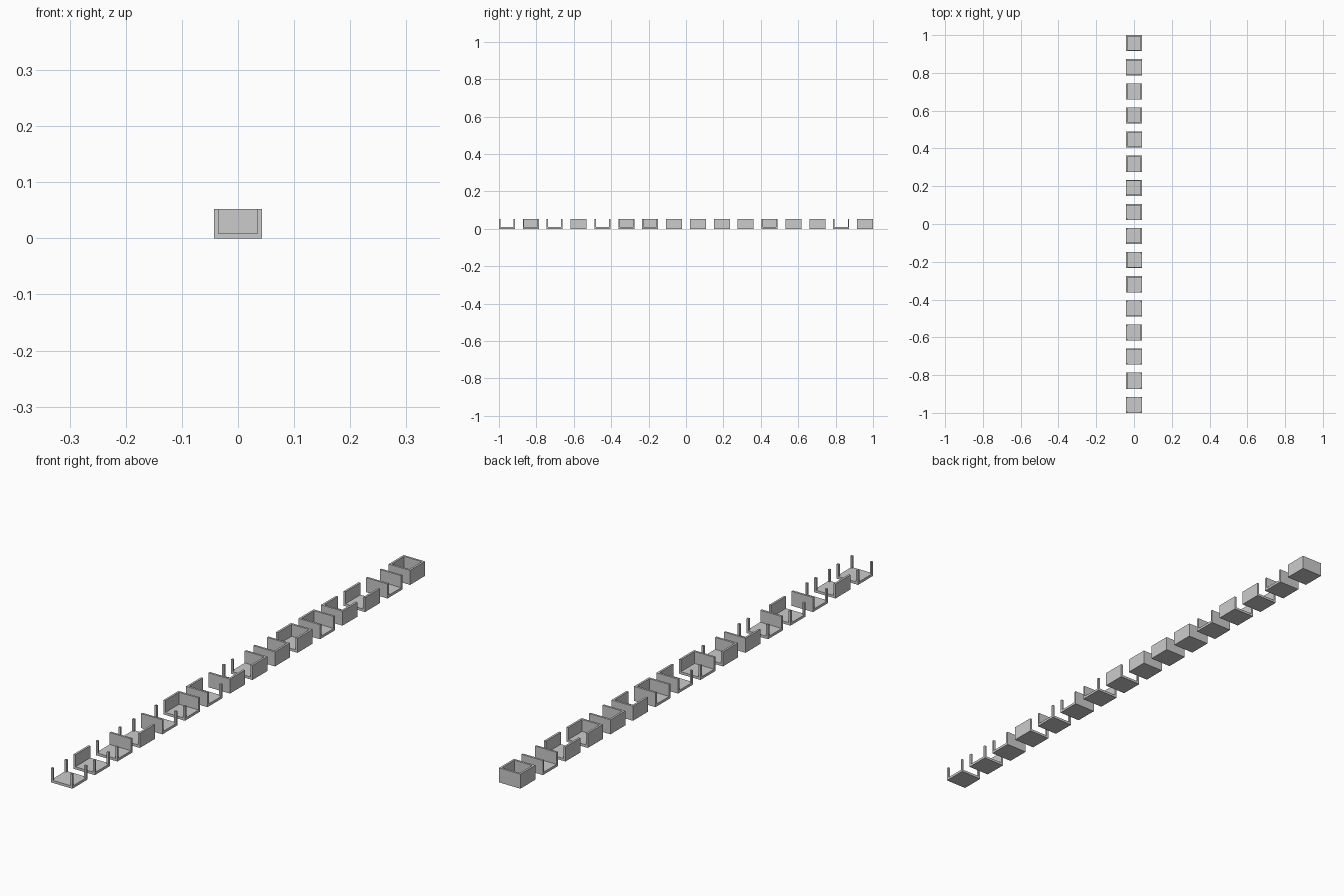
import bpy, bmesh

if "Cube" in bpy.data.objects:
    bpy.data.objects.remove(bpy.data.objects["Cube"])

S = 0.0851          # tile width
T = 0.0075          # wall and post thickness
FLOOR, TOP = 0.009, 0.052
COUNT = 16
STEP = (2 - S) / (COUNT - 1)

# walls of each tile, front to back: L = -x, R = +x, F = -y, B = +y
WALLS = ["", "L", "B", "R", "F", "LB", "LF", "RF", "RB",
         "RFB", "LRB", "LFB", "LRF", "LR", "FB", "LRFB"]
SIDE_CELL = {"L": (0, 1), "R": (2, 1), "F": (1, 0), "B": (1, 2)}
CORNERS = {(0, 0), (2, 0), (0, 2), (2, 2)}
LINES = [-S / 2, -S / 2 + T, S / 2 - T, S / 2]


def make_tile(name, walls, y):
    """One shell on a 3 x 3 plan: raised corner posts and walls on a thin floor."""
    raised = CORNERS | {SIDE_CELL[w] for w in walls}

    def height(i, j):
        if not (0 <= i < 3 and 0 <= j < 3):
            return 0
        return TOP if (i, j) in raised else FLOOR

    bm = bmesh.new()

    def quad(*pts):
        bm.faces.new([bm.verts.new(p) for p in pts])

    for i in range(3):
        for j in range(3):
            x0, x1, y0, y1 = LINES[i], LINES[i + 1], LINES[j], LINES[j + 1]
            h = height(i, j)
            # top and underside
            quad((x0, y0, h), (x1, y0, h), (x1, y1, h), (x0, y1, h))
            quad((x0, y1, 0), (x1, y1, 0), (x1, y0, 0), (x0, y0, 0))
            # upright faces wherever the neighbour is lower
            sides = [((-1, 0), (x0, y1), (x0, y0)), ((1, 0), (x1, y0), (x1, y1)),
                     ((0, -1), (x0, y0), (x1, y0)), ((0, 1), (x1, y1), (x0, y1))]
            for (di, dj), a, b in sides:
                n = height(i + di, j + dj)
                for lo, hi in ((0, FLOOR), (FLOOR, TOP)):
                    if n <= lo and h >= hi:
                        quad((*a, lo), (*b, lo), (*b, hi), (*a, hi))

    bmesh.ops.remove_doubles(bm, verts=bm.verts, dist=1e-5)
    bmesh.ops.dissolve_limit(bm, angle_limit=0.01, verts=bm.verts, edges=bm.edges)
    bmesh.ops.recalc_face_normals(bm, faces=bm.faces)
    mesh = bpy.data.meshes.new(name)
    bm.to_mesh(mesh)
    bm.free()
    obj = bpy.data.objects.new(name, mesh)
    obj.location.y = y
    bpy.context.collection.objects.link(obj)


# row of tiles with every combination of walls
for k, walls in enumerate(WALLS):
    make_tile(f"room_tile_{k + 1:02d}", walls, -1 + S / 2 + k * STEP)
